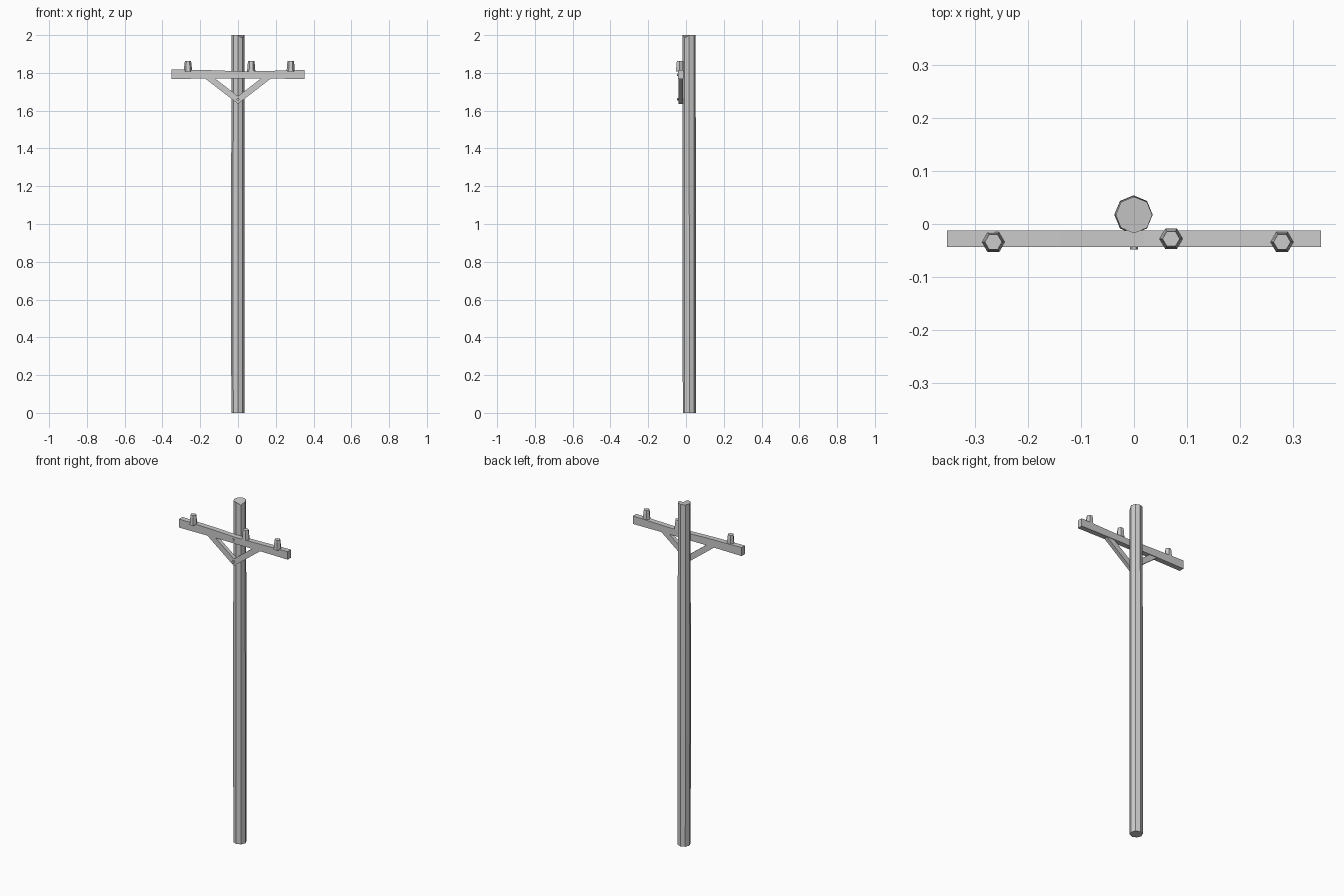
import bpy, bmesh, math
from math import cos, sin, pi

if "Cube" in bpy.data.objects:
    bpy.data.objects.remove(bpy.data.objects["Cube"])


def make(name, build):
    bm = bmesh.new()
    build(bm)
    bmesh.ops.recalc_face_normals(bm, faces=bm.faces)
    me = bpy.data.meshes.new(name)
    bm.to_mesh(me)
    bm.free()
    ob = bpy.data.objects.new(name, me)
    bpy.context.collection.objects.link(ob)
    return ob


def loft(name, rings):
    """Skin a stack of equal-length point rings and cap both ends."""
    def build(bm):
        vs = [[bm.verts.new(p) for p in r] for r in rings]
        n = len(vs[0])
        for a, b in zip(vs, vs[1:]):
            for i in range(n):
                j = (i + 1) % n
                bm.faces.new((a[i], a[j], b[j], b[i]))
        bm.faces.new(vs[0])
        bm.faces.new(vs[-1])
    return make(name, build)


def ring(cx, cy, z, r, n):
    return [(cx + r * cos(2 * pi * i / n), cy + r * sin(2 * pi * i / n), z) for i in range(n)]


# octagonal, slightly uneven wooden pole
sections = [(0, 0, .018, .035), (.4, -.001, .018, .0355), (.65, -.001, .018, .036),
            (1.15, -.001, .017, .036), (1.6, 0, .017, .0345), (2.0, 0, .017, .0345)]
pole_rings = [ring(x, y, z, r, 8) for z, x, y, r in sections]
# worn rim at the front right of the top
px, py, pz = pole_rings[-1][7]
pole_rings[-1][7] = (px, py, pz - .015)
loft("pole", pole_rings)

# crossarm with a slight kink in the timber
arm = [(-.352, 1.768, 1.818), (-.14, 1.77, 1.814), (.02, 1.77, 1.808), (.14, 1.77, 1.81), (.352, 1.768, 1.815)]
loft("crossarm", [[(x, -.043, lo), (x, -.012, lo), (x, -.012, hi), (x, -.043, hi)]
                  for x, lo, hi in arm])

# V-shaped brace below the arm
profile = [(-.178, 1.773), (0, 1.636), (.178, 1.773), (.125, 1.773), (0, 1.677), (-.125, 1.773)]
loft("brace", [[(x, y, z) for x, z in profile] for y in (-.039, -.016)])

# tapered hexagonal insulators
for i, (x, y) in enumerate([(-.265, -.034), (.07, -.028), (.279, -.034)]):
    loft(f"insulator_{i + 1}", [ring(x, y, 1.808, .022, 6), ring(x, y, 1.85, .0185, 6),
                                ring(x, y, 1.864, .016, 6)])

# bolts through arm and brace
for i, z in enumerate((1.79, 1.66)):
    loft(f"bolt_{i + 1}", [[(.008 * cos(k * pi / 3), y, z + .008 * sin(k * pi / 3))
                            for k in range(6)] for y in (-.015, -.048)])
